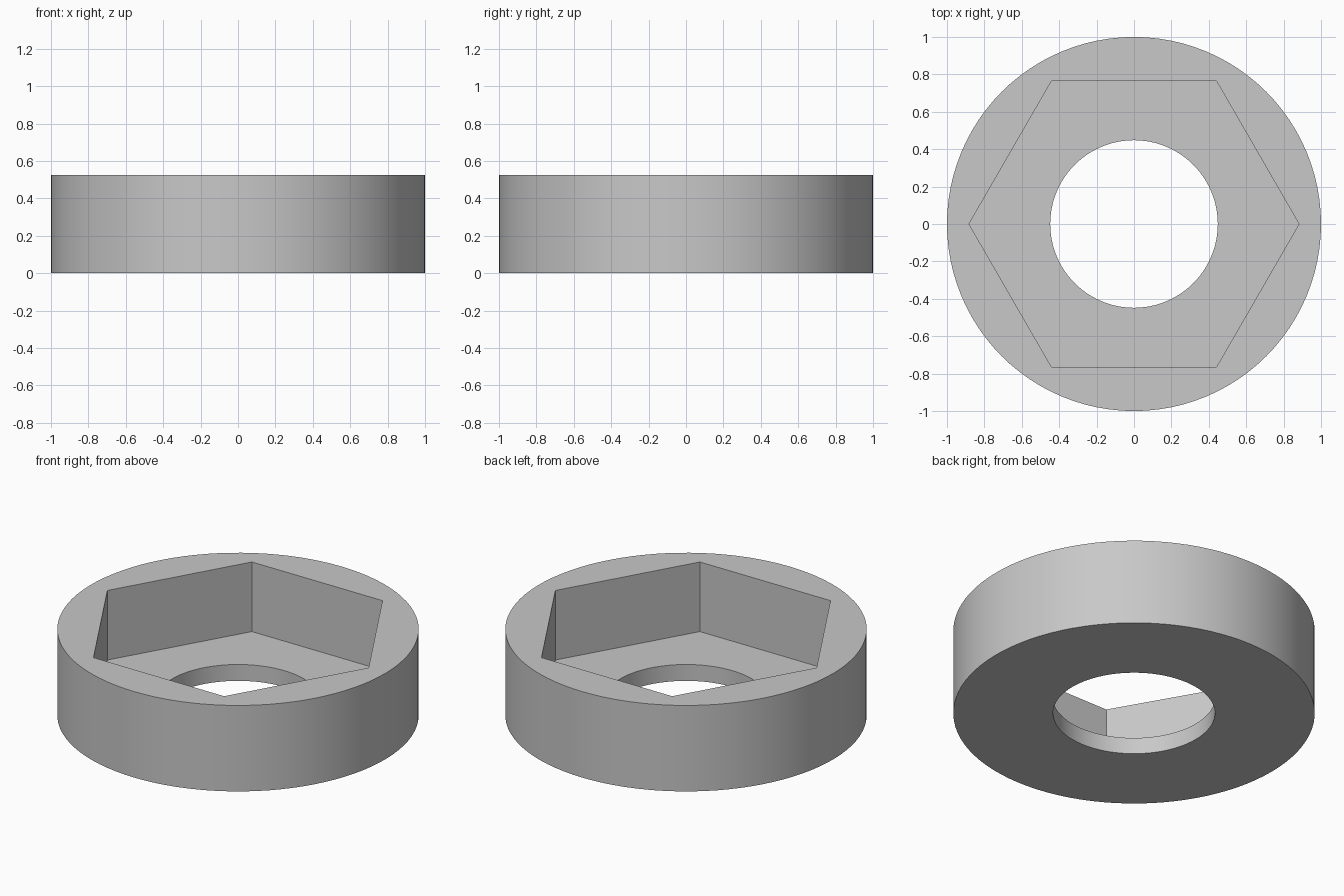
import bpy
import bmesh
import math

if "Cube" in bpy.data.objects:
    bpy.data.objects.remove(bpy.data.objects["Cube"], do_unlink=True)

SEGMENTS = 96
HEIGHT, FLOOR = 0.525, 0.10
OUTER, HEX_FLAT, BORE = 1.0, 0.764, 0.448

# Plain grey material
grey = bpy.data.materials.new("plain grey")
grey.use_nodes = True
colour = (0.58, 0.58, 0.58, 1)
grey.diffuse_color = colour
grey.node_tree.nodes["Principled BSDF"].inputs["Base Color"].default_value = colour


def circle(radius):
    return lambda angle: radius


def hexagon(flat):
    # Corners point along x, flats face y
    sector = math.pi / 3
    return lambda angle: flat / math.cos(angle % sector - sector / 2)


def add_ring(bm, shape, z):
    angles = [2 * math.pi * i / SEGMENTS for i in range(SEGMENTS)]
    return [bm.verts.new((shape(a) * math.cos(a), shape(a) * math.sin(a), z))
            for a in angles]


# Closed section: outer wall, rim, hexagonal pocket, pocket floor, round bore
section = [
    (circle(OUTER), 0),
    (circle(OUTER), HEIGHT),
    (hexagon(HEX_FLAT), HEIGHT),
    (hexagon(HEX_FLAT), FLOOR),
    (circle(BORE), FLOOR),
    (circle(BORE), 0),
]
bm = bmesh.new()
rings = [add_ring(bm, shape, z) for shape, z in section]
for k, lower in enumerate(rings):
    upper = rings[(k + 1) % len(rings)]
    for i in range(SEGMENTS):
        j = (i + 1) % SEGMENTS
        bm.faces.new((lower[i], lower[j], upper[j], upper[i]))
bmesh.ops.recalc_face_normals(bm, faces=bm.faces)

mesh = bpy.data.meshes.new("hex_pocket_ring")
bm.to_mesh(mesh)
bm.free()
mesh.materials.append(grey)
ring = bpy.data.objects.new("hex_pocket_ring", mesh)
bpy.context.collection.objects.link(ring)

# Smooth round walls, crisp edges
bpy.ops.object.select_all(action='DESELECT')
ring.select_set(True)
bpy.context.view_layer.objects.active = ring
bpy.ops.object.shade_smooth_by_angle(angle=math.radians(30))
